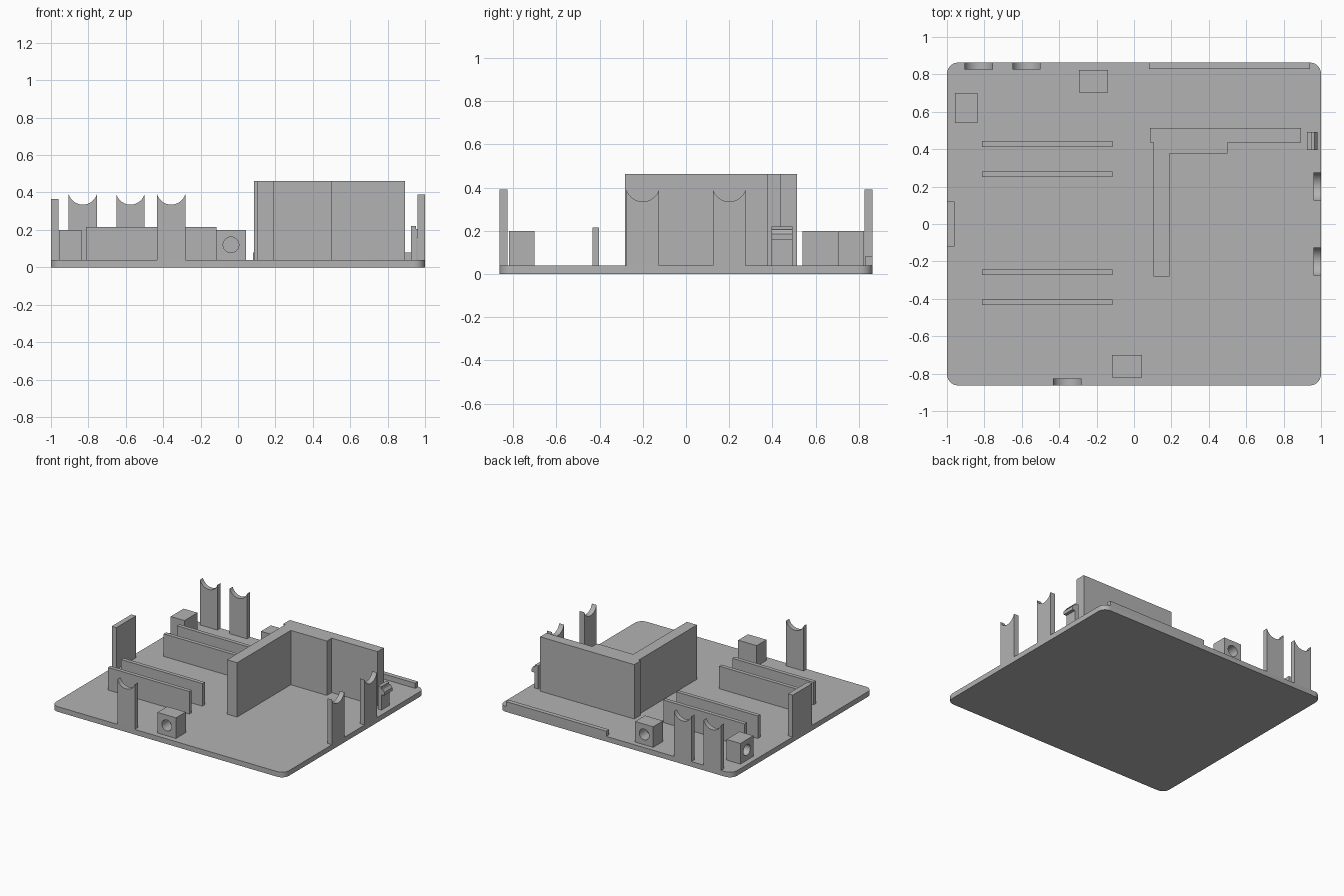
import bpy, bmesh
from math import sin, cos, pi, radians, asin

default = bpy.data.objects.get("Cube")
if default:
    bpy.data.objects.remove(default, do_unlink=True)

# Single grey plastic
GREY = (0.45, 0.45, 0.45, 1)
plastic = bpy.data.materials.new("grey plastic")
plastic.use_nodes = True
plastic.diffuse_color = GREY
plastic.node_tree.nodes["Principled BSDF"].inputs["Base Color"].default_value = GREY

FLOOR = 0.04  # top of the base plate


def arc(cx, cy, r, start, end, steps):
    return [(cx + r * cos(start + (end - start) * i / steps),
             cy + r * sin(start + (end - start) * i / steps)) for i in range(steps + 1)]


def prism(name, points, axis, low, high):
    """Extrude a 2D outline along an axis."""
    place = {"x": lambda u, v, w: (w, u, v),
             "y": lambda u, v, w: (u, w, v),
             "z": lambda u, v, w: (u, v, w)}[axis]
    bm = bmesh.new()
    rings = [[bm.verts.new(place(u, v, w)) for u, v in points] for w in (low, high)]
    for ring in rings:
        bm.faces.new(ring)
    n = len(points)
    for i in range(n):
        j = (i + 1) % n
        bm.faces.new((rings[0][i], rings[0][j], rings[1][j], rings[1][i]))
    bmesh.ops.recalc_face_normals(bm, faces=bm.faces)
    mesh = bpy.data.meshes.new(name)
    bm.to_mesh(mesh)
    bm.free()
    mesh.materials.append(plastic)
    obj = bpy.data.objects.new(name, mesh)
    bpy.context.collection.objects.link(obj)
    return obj


def smooth(obj):
    bpy.ops.object.select_all(action="DESELECT")
    obj.select_set(True)
    bpy.context.view_layer.objects.active = obj
    bpy.ops.object.shade_smooth_by_angle(angle=radians(30))


def box(name, x0, x1, y0, y1, top):
    return prism(name, [(x0, y0), (x1, y0), (x1, y1), (x0, y1)], "z", FLOOR, top)


def cradle_post(name, centre, axis, low, high):
    """Upright with a round notch in its top."""
    half, top, sag = 0.075, 0.39, 0.055
    r = (half ** 2 + sag ** 2) / (2 * sag)
    a = asin(half / r)
    notch = arc(centre, top - sag + r, r, -pi / 2 + a, -pi / 2 - a, 24)
    outline = [(centre - half, FLOOR), (centre + half, FLOOR)] + notch
    smooth(prism(name, outline, axis, low, high))


def screw_block(name, x0, x1, y0, y1, axis, face, inward):
    """Block with a blind round hole in its outward face."""
    block = box(name, x0, x1, y0, y1, 0.2)
    middle = (x0 + x1) / 2 if axis == "y" else (y0 + y1) / 2
    ends = sorted((face - 0.02 * inward, face + 0.09 * inward))
    cutter = prism(name + "_cutter", arc(middle, 0.12, 0.042, 0, 2 * pi, 32)[:-1], axis, *ends)
    mod = block.modifiers.new("hole", "BOOLEAN")
    mod.operation = "DIFFERENCE"
    mod.solver = "EXACT"
    mod.object = cutter
    bpy.context.view_layer.update()
    graph = bpy.context.evaluated_depsgraph_get()
    cut = bpy.data.meshes.new_from_object(block.evaluated_get(graph))
    block.modifiers.clear()
    block.data = cut
    bpy.data.objects.remove(cutter, do_unlink=True)
    smooth(block)


# Base plate with rounded corners
R = 0.06
outline = []
for i, (sx, sy) in enumerate([(1, 1), (-1, 1), (-1, -1), (1, -1)]):
    outline += arc(sx * (1 - R), sy * (0.863 - R), R, i * pi / 2, (i + 1) * pi / 2, 10)
smooth(prism("base_plate", outline, "z", 0, FLOOR))

# Notched posts around the rim
cradle_post("front_post", -0.357, "y", -0.863, -0.825)
for i, x in enumerate((-0.83, -0.575)):
    cradle_post(f"back_post_{i + 1}", x, "y", 0.825, 0.863)
for i, y in enumerate((-0.2, 0.2)):
    cradle_post(f"left_post_{i + 1}", y, "x", 0.96, 1)

# Plain tab on the opposite rim
box("right_tab", -1, -0.96, -0.12, 0.12, 0.365)

# Two pairs of long ribs
for i, y in enumerate((-0.418, -0.258, 0.265, 0.428)):
    box(f"rib_{i + 1}", -0.813, -0.115, y - 0.015, y + 0.015, 0.215)

# Screw blocks
screw_block("front_block", -0.117, 0.042, -0.82, -0.7, "y", -0.82, 1)
screw_block("back_block", -0.295, -0.14, 0.703, 0.824, "y", 0.824, -1)
screw_block("right_block", -0.957, -0.838, 0.54, 0.7, "x", -0.957, 1)

# Tall stepped corner wall
prism("corner_wall", [(0.085, 0.513), (0.893, 0.513), (0.893, 0.435), (0.5, 0.435),
                      (0.5, 0.376), (0.19, 0.376), (0.19, -0.282), (0.103, -0.282),
                      (0.103, 0.435), (0.085, 0.435)], "z", FLOOR, 0.462)

# Low lip along the back edge
box("back_lip", 0.08, 0.942, 0.828, 0.863, 0.08)

# Snap clip with outward hook
prism("snap_clip", [(0.925, FLOOR), (0.955, FLOOR), (0.955, 0.16), (0.98, 0.16), (0.98, 0.185),
                    (0.965, 0.205), (0.952, 0.205), (0.952, 0.22), (0.925, 0.22)],
      "y", 0.395, 0.493)
